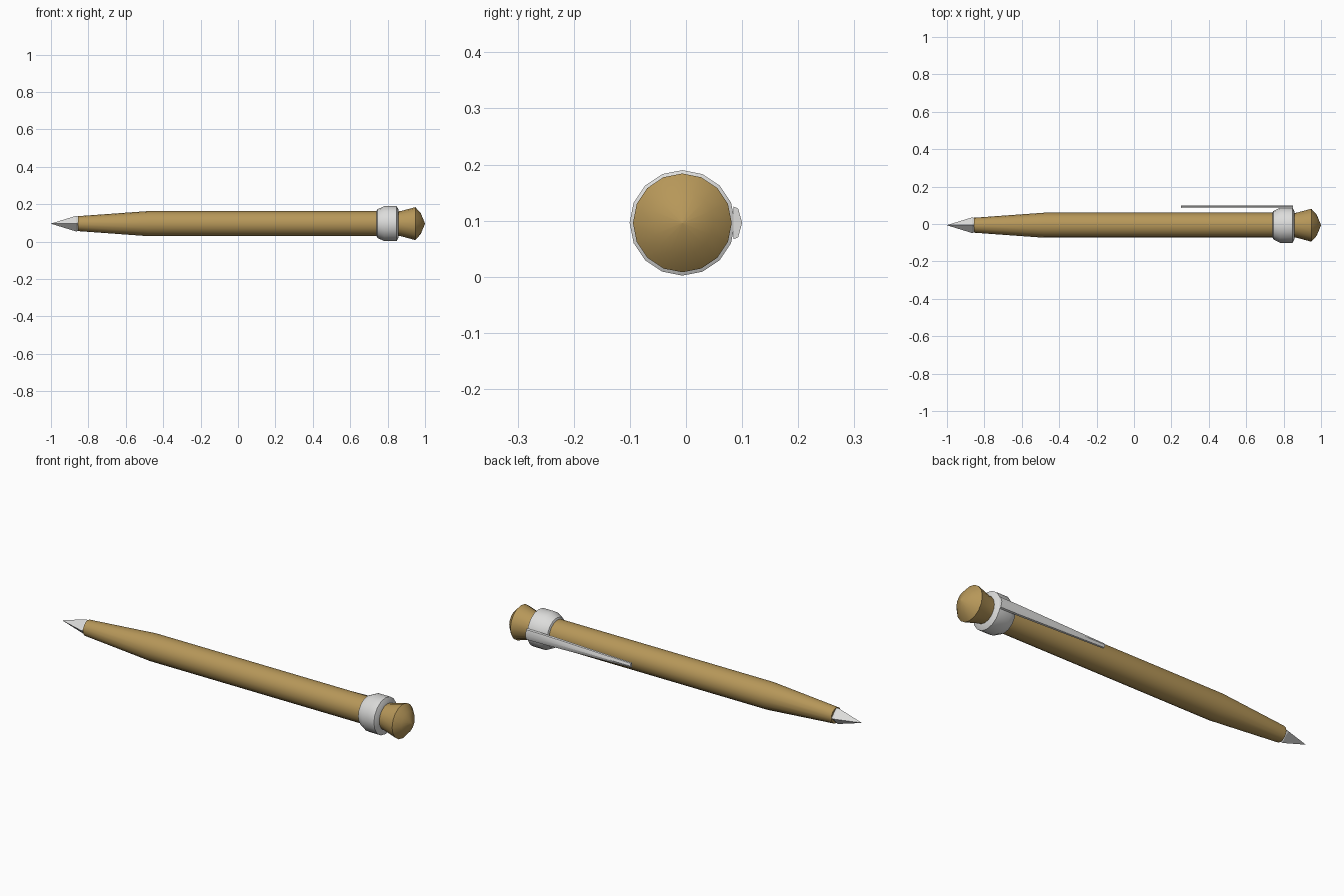
import bpy, bmesh, math

if "Cube" in bpy.data.objects:
    bpy.data.objects.remove(bpy.data.objects["Cube"])

CY, CZ = -0.0065, 0.096   # pen axis


def material(name, rgb):
    m = bpy.data.materials.new(name)
    m.diffuse_color = (*rgb, 1)
    m.use_nodes = True
    m.node_tree.nodes["Principled BSDF"].inputs["Base Color"].default_value = m.diffuse_color
    return m


tan = material("tan", (0.47, 0.31, 0.10))
silver = material("silver", (0.72, 0.72, 0.71))


def finish(name, bm, mat, angle):
    bmesh.ops.remove_doubles(bm, verts=bm.verts, dist=1e-5)
    bmesh.ops.recalc_face_normals(bm, faces=bm.faces)
    me = bpy.data.meshes.new(name)
    bm.to_mesh(me)
    bm.free()
    ob = bpy.data.objects.new(name, me)
    bpy.context.collection.objects.link(ob)
    me.materials.append(mat)
    if angle:
        bpy.ops.object.select_all(action='DESELECT')
        ob.select_set(True)
        bpy.context.view_layer.objects.active = ob
        bpy.ops.object.shade_smooth_by_angle(angle=math.radians(angle))
    return ob


def loft(name, sections, mat, angle):
    """Skin closed rings of points, capping both ends."""
    bm = bmesh.new()
    rings = [[bm.verts.new(p) for p in s] for s in sections]
    n = len(rings[0])
    for a, b in zip(rings, rings[1:]):
        for i in range(n):
            j = (i + 1) % n
            bm.faces.new((a[i], a[j], b[j], b[i]))
    bm.faces.new(rings[0])
    bm.faces.new(rings[-1])
    return finish(name, bm, mat, angle)


def lathe(name, profile, mat, sides=16, angle=35):
    """Turn an (x, radius) profile around the pen axis."""
    sections = []
    for x, r in profile:
        r = max(r, 0.0005)
        sections.append([(x, CY + r * math.cos(2 * math.pi * i / sides),
                          CZ + r * math.sin(2 * math.pi * i / sides))
                         for i in range(sides)])
    return loft(name, sections, mat, angle)


# Barrel with tapered grip
lathe("barrel", [(-0.855, 0.040), (-0.48, 0.067), (0.78, 0.067)], tan)

# Four-sided metal writing point
lathe("writing_point", [(-1.0, 0), (-0.865, 0.042), (-0.85, 0.037)],
      silver, sides=4, angle=0)

# Metal collar
lathe("collar", [(0.74, 0.066), (0.745, 0.076), (0.782, 0.094),
                 (0.848, 0.094), (0.858, 0.075), (0.86, 0.06)], silver)

# Push button with domed end
lathe("push_button", [(0.85, 0.065), (0.87, 0.067), (0.948, 0.088),
                      (0.977, 0.056), (1.0, 0)], tan, angle=45)

# Pocket clip: shallow arched strip, narrowing towards its free end
arch = [(0.085, -1), (0.093, -0.88), (0.1, 0), (0.093, 0.88), (0.085, 1)]
clip = [[(x, y, CZ + w * half) for y, w in arch]
        for x, half in ((0.25, 0.012), (0.75, 0.028), (0.85, 0.029))]
loft("pocket_clip", clip, silver, 35)
